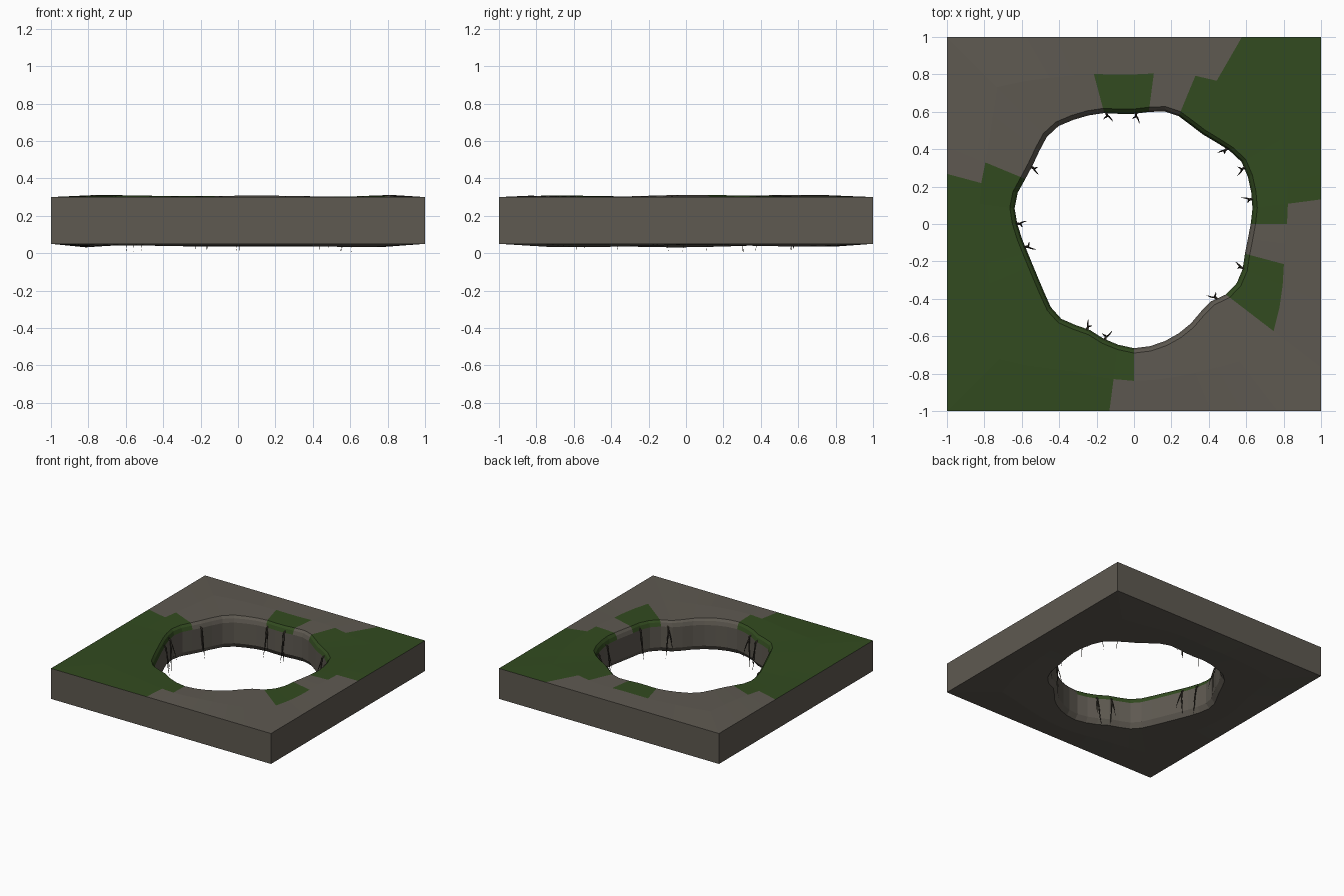
import bpy
import bmesh
import random
from math import cos, sin, radians, floor
from mathutils import Vector

random.seed(4)
cube = bpy.data.objects.get("Cube")
if cube:
    bpy.data.objects.remove(cube)


def material(name, colour):
    mat = bpy.data.materials.new(name)
    mat.use_nodes = True
    mat.diffuse_color = (*colour, 1)
    mat.node_tree.nodes["Principled BSDF"].inputs["Base Color"].default_value = (*colour, 1)
    return mat


stone = material("grey stone", (0.112, 0.1, 0.082))
moss = material("moss green", (0.032, 0.07, 0.014))
bark = material("dark root", (0.045, 0.038, 0.028))


def finish(name, bm, *mats):
    bmesh.ops.recalc_face_normals(bm, faces=bm.faces)
    mesh = bpy.data.meshes.new(name)
    bm.to_mesh(mesh)
    bm.free()
    for mat in mats:
        mesh.materials.append(mat)
    obj = bpy.data.objects.new(name, mesh)
    bpy.context.collection.objects.link(obj)
    return obj


# Hole radius at even steps around the circle, starting at +x
HOLE = [.65, .665, .675, .685, .69, .67, .645, .63, .635, .65, .65, .63,
        .615, .62, .64, .655, .67, .687, .685, .665, .652, .655, .67, .67,
        .65, .63, .615, .61, .615, .63, .655, .665, .65, .64, .66, .677,
        .69, .685, .673, .657, .638, .615, .61, .645, .66, .655, .64, .64]
COUNT = len(HOLE)
STEP = 360 / COUNT
LIP = 0.026


def hole_radius(angle):
    t = angle / STEP
    i = floor(t)
    return HOLE[i % COUNT] * (1 - t + i) + HOLE[(i + 1) % COUNT] * (t - i)


def polar(angle, radius, z):
    a = radians(angle)
    return Vector((radius * cos(a), radius * sin(a), z))


# Mossy sectors of the top, in degrees: outer ring, and inner ring with the lip
OUTER_MOSS = [(7.5, 60), (165, 262.5)]
INNER_MOSS = [(0, 67.5), (82.5, 105), (157.5, 270), (322.5, 345)]


def section(i):
    """Cross-section of the slab at one angle, from top edge round to bottom edge."""
    angle, r = i * STEP, HOLE[i]
    a = radians(angle)
    edge = 1 / max(abs(cos(a)), abs(sin(a)))
    mid = r + (edge - r) * 0.48
    wave = 0.004 * sin(3 * a + 1) + 0.003 * cos(5 * a)
    return [polar(angle, edge, 0.3), polar(angle, mid, 0.305 + wave),
            polar(angle, r, 0.302 + wave / 2), polar(angle, r - LIP * 0.6, 0.285),
            polar(angle, r - LIP, 0.255),
            polar(angle, r - LIP, 0.085), polar(angle, r, 0.045),
            polar(angle, mid, 0.038 + wave), polar(angle, edge, 0.05)]


# Slab with the irregular hole
bm = bmesh.new()
rings = [[bm.verts.new(p) for p in section(i)] for i in range(COUNT)]
for i, ring in enumerate(rings):
    following = rings[(i + 1) % COUNT]
    centre = (i + 0.5) * STEP
    for j in range(len(ring)):
        k = (j + 1) % len(ring)
        face = bm.faces.new((ring[j], ring[k], following[k], following[j]))
        sectors = OUTER_MOSS if j == 0 else INNER_MOSS if j < 4 else []
        face.material_index = int(any(lo < centre < hi for lo, hi in sectors))
finish("slab_with_hole", bm, stone, moss)


def strand(bm, points, radius, sides=5):
    """Tapered tube along a path, ending in a point."""
    loops = []
    for n, p in enumerate(points[:-1]):
        direction = points[n + 1] - points[max(n - 1, 0)]
        turn = direction.to_track_quat("Z", "Y")
        size = radius * (1 - 0.75 * n / (len(points) - 1))
        loops.append([bm.verts.new(p + turn @ polar(360 * s / sides, size, 0))
                      for s in range(sides)])
    tip = bm.verts.new(points[-1])
    bm.faces.new(loops[0])
    for s in range(sides):
        t = (s + 1) % sides
        for low, high in zip(loops, loops[1:]):
            bm.faces.new((low[s], low[t], high[t], high[s]))
        bm.faces.new((loops[-1][s], loops[-1][t], tip))


# Forked roots hanging down the wall of the hole
for number, angle in enumerate([12, 27, 39, 89, 104, 151, 180, 192, 246, 256, 318, 338]):
    bm = bmesh.new()
    wall = hole_radius(angle) - LIP
    lean = random.choice((-1, 1)) * random.uniform(1.5, 3)

    def path(steps):
        return [polar(angle + lean * side, wall - inward, z) for side, inward, z in steps]

    strand(bm, path([(0, -0.015, 0.27), (0, 0.012, 0.25), (0.2, 0.02, 0.18),
                     (0.5, 0.022, 0.09), (0.9, 0.03, 0.004)]), 0.008)
    strand(bm, path([(0, 0.012, 0.24), (-0.4, 0.025, 0.2),
                     (-0.7, 0.04, 0.15), (-0.9, 0.055, 0.08)]), 0.006)
    finish(f"hanging_root_{number + 1}", bm, bark)

# Tiny root hair that reaches the ground
bm = bmesh.new()
strand(bm, [polar(89, 0.575, z) for z in (0.1, 0.05, 0)], 0.004)
finish("root_hair", bm, bark)
